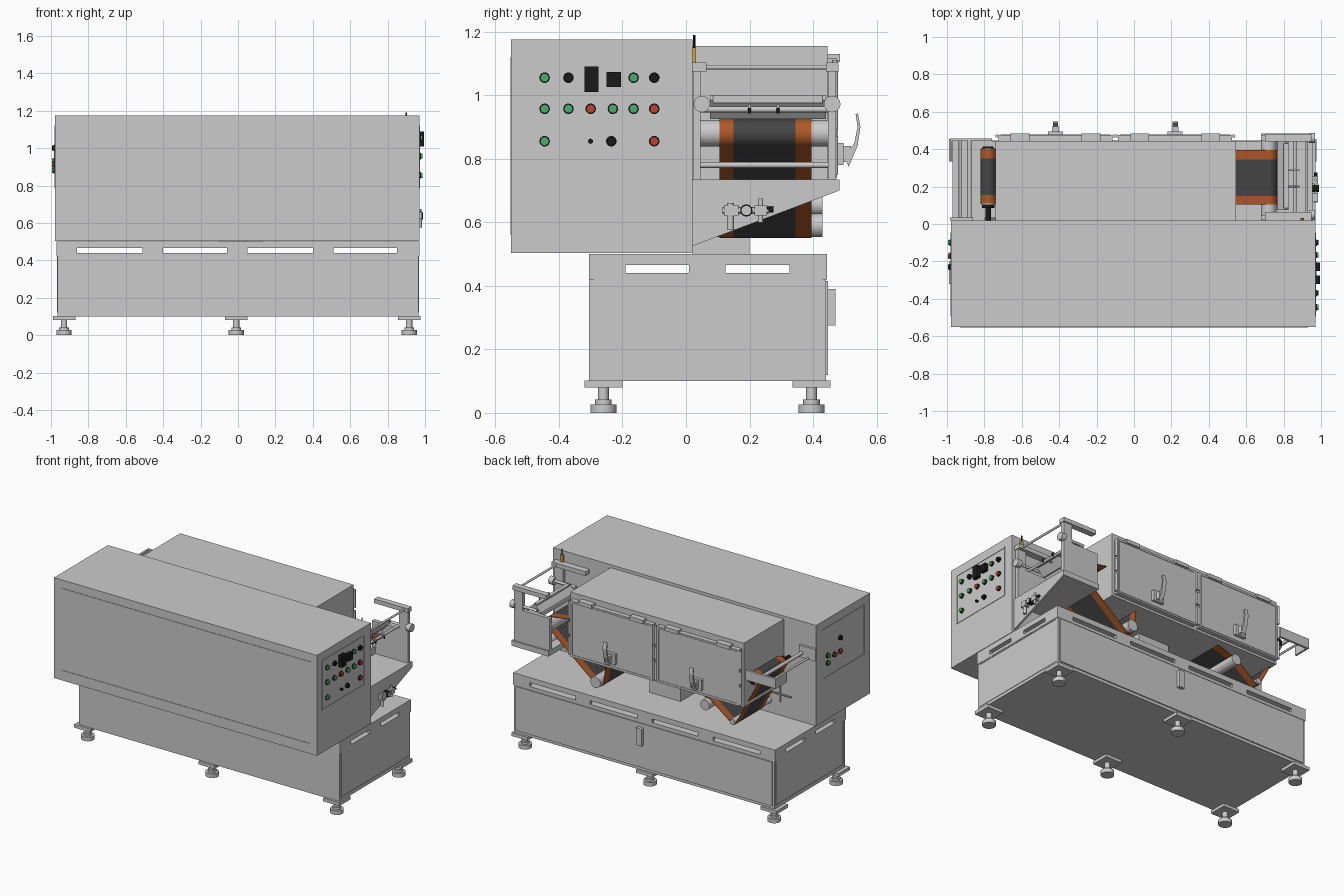
import bpy, bmesh, math
from mathutils import Vector, Matrix

if "Cube" in bpy.data.objects:
    bpy.data.objects.remove(bpy.data.objects["Cube"])


def mat(name, r, g, b):
    m = bpy.data.materials.new(name)
    m.diffuse_color = (r, g, b, 1)
    m.use_nodes = True
    m.node_tree.nodes["Principled BSDF"].inputs["Base Color"].default_value = m.diffuse_color
    return m


GREEN, RED = mat("green", .07, .42, .16), mat("red", .5, .06, .03)
BLACK, ORANGE = mat("black", .01, .01, .01), mat("orange", .42, .1, .02)
DARK, BRASS = mat("dark_web", .06, .06, .06), mat("brass", .6, .4, .08)
round_parts = []


def finish(name, bm, *mats):
    bmesh.ops.recalc_face_normals(bm, faces=bm.faces)
    me = bpy.data.meshes.new(name)
    bm.to_mesh(me)
    bm.free()
    ob = bpy.data.objects.new(name, me)
    bpy.context.collection.objects.link(ob)
    for m in mats:
        if m:
            me.materials.append(m)
    return ob


def boxes(name, *specs, m=None):
    # each spec: x0, x1, y0, y1, z0, z1
    bm = bmesh.new()
    for x0, x1, y0, y1, z0, z1 in specs:
        M = Matrix.Translation(((x0 + x1) / 2, (y0 + y1) / 2, (z0 + z1) / 2))
        bmesh.ops.create_cube(bm, size=1, matrix=M @ Matrix.Diagonal((x1 - x0, y1 - y0, z1 - z0, 1)))
    return finish(name, bm, m)


def rods(name, *specs, m=None, n=24):
    # each spec: start point, end point, radius
    bm = bmesh.new()
    for a, b, r in specs:
        a, b = Vector(a), Vector(b)
        M = Matrix.Translation((a + b) / 2) @ (b - a).to_track_quat('Z', 'Y').to_matrix().to_4x4()
        bmesh.ops.create_cone(bm, cap_ends=True, segments=n, radius1=r, radius2=r, depth=(b - a).length, matrix=M)
    ob = finish(name, bm, m)
    round_parts.append(ob)
    return ob


def prism(name, pts, axis, a, b):
    # profile in (y,z) extruded along x, or in (x,z) extruded along y
    place = (lambda p, t: (t, *p)) if axis == 'x' else (lambda p, t: (p[0], t, p[1]))
    bm = bmesh.new()
    f = bm.faces.new([bm.verts.new(place(p, a)) for p in pts])
    ext = bmesh.ops.extrude_face_region(bm, geom=[f])['geom']
    bmesh.ops.translate(bm, vec=Vector(place((0, 0), b - a)), verts=[v for v in ext if isinstance(v, bmesh.types.BMVert)])
    return finish(name, bm)


def arc(cx, cz, r, a0, a1, n):
    angles = [math.radians(a0 + (a1 - a0) * i / n) for i in range(n + 1)]
    return [(cx + r * math.cos(a), cz + r * math.sin(a)) for a in angles]


def web(name, path, ys):
    # dark web with orange margins following a path in the xz plane
    bm = bmesh.new()
    rows = [[bm.verts.new((x, y, z)) for y in ys] for x, z in path]
    for p, q in zip(rows, rows[1:]):
        for k in range(3):
            bm.faces.new((p[k], p[k + 1], q[k + 1], q[k])).material_index = int(k == 1)
    ob = finish(name, bm, ORANGE, DARK)
    ob.modifiers.new("thickness", 'SOLIDIFY').thickness = .003
    return ob


def border(name, axis, at, u0, u1, z0, z1, w=.007, d=.003):
    # thin raised border on a wall facing x or y
    rects = [(u0, u1, z0, z0 + w), (u0, u1, z1 - w, z1), (u0, u0 + w, z0, z1), (u1 - w, u1, z0, z1)]
    if axis == 'x':
        return boxes(name, *[(at - d, at + d, a, b, c, e) for a, b, c, e in rects])
    return boxes(name, *[(a, b, at - d, at + d, c, e) for a, b, c, e in rects])


# Base: lower box, slotted band, deck
boxes("base_box", (-.965, .965, -.305, .44, .10, .42))
boxes("base_deck", (-.97, .97, -.305, .443, .465, .50))
band = [(-.97, .97, -.305, .443, .42, .44)]
for a, b in ((-.97, -.86), (-.51, -.40), (-.06, .05), (.40, .51), (.85, .97)):
    band += [(a, b, -.305, -.285, .44, .465), (a, b, .423, .443, .44, .465)]
for a, b in ((-.305, -.19), (.01, .125), (.325, .443)):
    band += [(-.97, -.95, a, b, .44, .465), (.95, .97, a, b, .44, .465)]
boxes("base_slotted_band", *band)
for s in (-1, 1):
    border("base_end_border", 'x', s * .965, -.29, .43, .12, .42)
boxes("base_rear_panel", (-.95, .95, .44, .447, .12, .415))
boxes("rear_latch_box", (0, .04, .44, .47, .275, .39))

# Levelling feet
for x in (-.93, -.01, .915):
    for y in (-.26, .395):
        boxes("foot_plate", (x - .06, x + .06, y - .06, y + .06, .08, .102))
        rods("levelling_foot", ((x, y, 0), (x, y, .027), .041), ((x, y, .027), (x, y, .042), .026),
             ((x, y, .042), (x, y, .08), .017), n=32)

# Main cabinet
boxes("cabinet", (-.978, .97, -.55, .02, .503, 1.175))
border("front_panel_border", 'y', -.55, -.93, .93, .56, 1.12, .012)
border("right_panel_border", 'x', .97, -.495, -.045, .785, 1.12)
border("left_panel_border", 'x', -.978, -.495, -.045, .785, 1.12)

# Control buttons
right = [(-.445, 1.055, GREEN), (-.37, 1.055, BLACK), (-.165, 1.055, GREEN), (-.10, 1.055, BLACK),
         (-.445, .957, GREEN), (-.37, .957, GREEN), (-.30, .957, RED), (-.23, .957, GREEN),
         (-.165, .957, GREEN), (-.10, .957, RED), (-.445, .855, GREEN), (-.235, .855, BLACK), (-.10, .855, RED)]
left = [(-.23, 1.0, BLACK), (-.10, .93, GREEN), (-.10, .88, GREEN), (-.17, .91, RED), (-.23, .91, RED)]
for x, s, items in ((.97, 1, right), (-.978, -1, left)):
    for y, z, m in items:
        rods("button_ring", ((x, y, z), (x + s * .008, y, z), .0165), m=BLACK)
        rods("button", ((x, y, z), (x + s * .016, y, z), .0135), m=m)
rods("small_key_switch", ((.97, -.30, .855), (.985, -.30, .855), .008), m=BLACK)
boxes("control_displays", (.97, .995, -.32, -.275, 1.01, 1.09), (.97, .995, -.25, -.205, 1.025, 1.073), m=BLACK)

# Oven and its pedestal
boxes("oven", (-.74, .545, .02, .445, .725, 1.155))
boxes("oven_pedestal", (-.10, .13, .02, .20, .50, .725))

# Oven doors with hinges and lever handles
lever = [(.50, .80), (.53, .85), (.54, .90), (.534, .94), (.541, .943), (.549, .90), (.54, .84), (.512, .775)]
for c in (-.42, .22):
    boxes("oven_door", (c - .305, c + .305, .445, .475, .74, 1.115))
    border("door_border", 'y', .475, c - .295, c + .295, .75, 1.105, .006)
    boxes("door_clips", *[(c + d - .05, c + d + .05, .44, .485, 1.105, 1.13) for d in (-.19, .19)])
    rods("door_hinge", *[((c + s * .313, .47, z), (c + s * .313, .47, z + h), .009)
                         for s in (-1, 1) for z, h in ((.75, .12), (.89, .08), (.99, .12))], n=12)
    boxes("handle_bracket", (c - .04, c + .04, .475, .495, .78, .85), (c - .018, c + .018, .49, .52, .79, .84))
    prism("door_handle", lever, 'x', c - .014, c + .014)

# Right web: oven entry, coating roller, lower roller, back up into the oven
web("coating_web", [(.50, .955)] + arc(.72, .88, .045, 95, -50, 14) + arc(.37, .59, .04, -50, -170, 10) + [(.315, .73)],
    (.105, .15, .345, .395))
# Left web: oven exit, guide rollers, winding roll
web("winding_web", [(-.30, .73)] + arc(-.44, .655, .037, 75, 120, 6) + arc(-.63, .585, .022, -60, -155, 8)
    + arc(-.78, .91, .042, 205, -155, 32), (.11, .155, .35, .40))
rods("coating_roller", ((.72, .03, .88), (.72, .45, .88), .042), n=32)
rods("lower_roller", ((.37, .02, .59), (.37, .43, .59), .037), n=32)
rods("left_guide_roller", ((-.44, .02, .655), (-.44, .43, .655), .034), n=32)
rods("left_tip_roller", ((-.63, .02, .585), (-.63, .41, .585), .019))
rods("winding_core", ((-.78, .105, .91), (-.78, .403, .91), .037), n=32)
rods("winding_shaft", ((-.78, .02, .91), (-.78, .11, .91), .015), ((-.78, .085, .91), (-.78, .105, .91), .034),
     ((-.78, .40, .91), (-.78, .415, .91), .03), m=BLACK)

# Left guide stand
boxes("left_stand", (-.985, -.76, .443, .458, .92, .985), (-.985, -.972, .34, .458, .92, .985),
      (-.985, -.86, .02, .035, .94, 1.02))
rods("left_stand_rods", ((-.88, .02, .97), (-.88, .45, .97), .012), ((-.93, .02, .95), (-.93, .45, .95), .007))
rods("left_wall_rods", ((-.72, .03, .60), (-.72, .03, .80), .005), ((-.80, .03, .65), (-.64, .03, .65), .005), n=10)

# Coating head: shelf, gusset and side plates
boxes("coater_shelf", (.68, .955, .02, .483, .70, .735))
prism("coater_gusset", [(.02, .525), (.483, .70), (.483, .735), (.02, .735)], 'x', .94, .955)
side = [(.68, .70), (.945, .70), (.945, 1.10), (.70, 1.10), (.70, 1.075), (.88, 1.075), (.88, .95), (.68, .95)]
prism("coater_outer_plate", side, 'y', .447, .472)
prism("coater_inner_plate", side, 'y', .022, .045)
boxes("coater_top_caps", (.70, .95, .44, .48, 1.075, 1.103), (.70, .95, .02, .065, 1.075, 1.103))
rods("coater_cross_rods", ((.92, .04, 1.088), (.92, .45, 1.088), .007), ((.70, .04, .78), (.70, .45, .78), .009),
     ((.86, .04, .955), (.86, .45, .955), .009))
for y in (.05, .46):
    rods("coater_knob", ((.935, y, .972), (.968, y, .972), .026), ((.78, y, .972), (.935, y, .972), .009))

# Doctor blade and its screws
prism("doctor_blade", [(.765, .925), (.775, .925), (.825, .985), (.81, 1.0), (.77, .955)], 'y', .075, .44)
boxes("blade_clamp", (.80, .825, .085, .43, .975, 1.0))
rods("blade_screws", *[((.81, y, .965), (.885, y, .965), .005) for y in (.20, .29)], n=12)
rods("blade_screw_tips", *[((.88, y, .943), (.88, y, .96), .005) for y in (.20, .29)], m=BLACK, n=12)

# Air regulator on the gusset
rods("air_pipes", ((.972, .115, .637), (.972, .26, .637), .009), ((.972, .14, .575), (.972, .14, .66), .011),
     ((.972, .235, .60), (.972, .235, .675), .008), n=16)
boxes("air_regulator", (.953, .985, .12, .165, .62, .655), (.953, .985, .215, .255, .622, .652))
rods("air_gauge_rim", ((.955, .19, .637), (.988, .19, .637), .019), m=BLACK)
rods("air_gauge_face", ((.98, .19, .637), (.99, .19, .637), .015))
rods("air_plug", ((.972, .255, .64), (.972, .275, .64), .009), m=BLACK)

# Sensor beside the cabinet
boxes("sensor_body", (.89, .91, .02, .032, 1.10, 1.15), m=BRASS)
rods("sensor_tip", ((.90, .026, 1.15), (.90, .026, 1.19), .004), m=BLACK, n=10)

# Smooth round parts, keep crisp rims
for ob in round_parts:
    ob.select_set(True)
bpy.context.view_layer.objects.active = round_parts[0]
bpy.ops.object.shade_smooth_by_angle(angle=math.radians(35))
